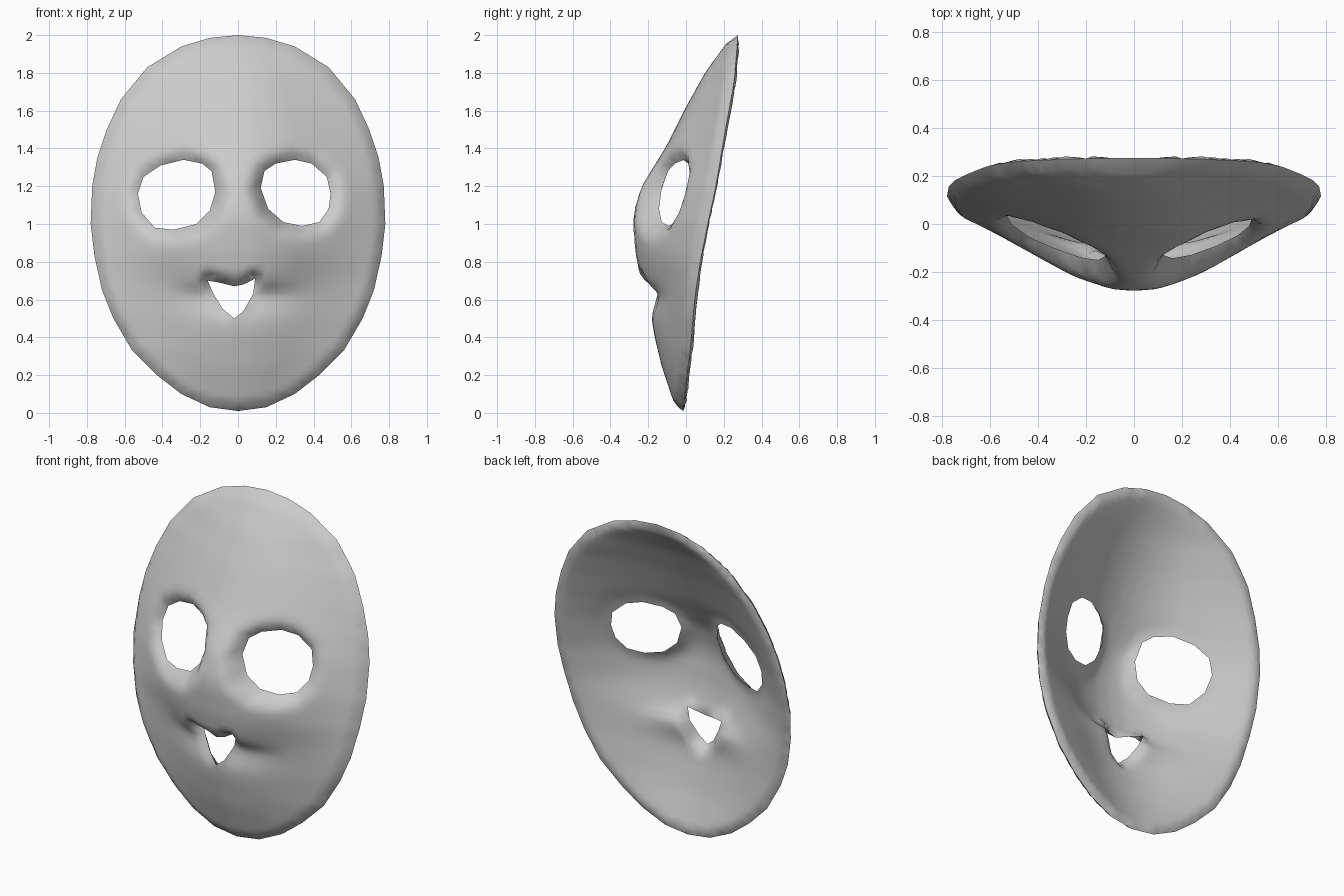
import bpy, bmesh
from mathutils import Vector
from mathutils.geometry import delaunay_2d_cdt, intersect_point_line

if "Cube" in bpy.data.objects:
    bpy.data.objects.remove(bpy.data.objects["Cube"])

# Half width by height, and depth by height along the centre, cheeks and rim
WIDTH = [(.01, 0), (.03, .15), (.1, .3), (.2, .43), (.33, .56), (.5, .66), (.65, .72), (.83, .76),
         (1, .78), (1.2, .772), (1.35, .745), (1.5, .695), (1.66, .62), (1.83, .48), (1.94, .3),
         (1.985, .15), (2, 0)]
CHIN = [(.01, -.045), (.07, -.07), (.25, -.13)]
BROW = [(.85, -.268), (1, -.28), (1.08, -.272), (1.2, -.235), (1.42, -.1), (1.62, 0), (1.8, .1), (2, .245)]
CENTRE = CHIN + [(.42, -.17), (.5, -.18), (.58, -.16), (.64, -.15), (.67, -.21), (.73, -.245)] + BROW
CHEEK = CHIN + [(.42, -.16), (.5, -.168), (.6, -.175), (.67, -.188), (.75, -.228)] + BROW
RIM = [(.01, -.045), (.2, -.025), (.35, -.005), (.6, .015), (.8, .045), (1, .085), (1.2, .128),
       (1.5, .178), (1.75, .225), (2, .245)]
# Share of the way from centre depth to rim depth, across the half width
SECTION = [(0, 0), (.24, .04), (.5, .36), (.76, .71), (1, 1)]
THICKNESS = .06

# Openings
EYE_RIGHT = [(-.53, 1.16), (-.5, 1.25), (-.41, 1.31), (-.29, 1.34), (-.19, 1.32), (-.14, 1.28),
             (-.12, 1.17), (-.15, 1.07), (-.22, 1), (-.34, .97), (-.44, .98), (-.51, 1.06)]
EYE_LEFT = [(.12, 1.19), (.14, 1.28), (.2, 1.32), (.3, 1.34), (.39, 1.32), (.47, 1.25),
            (.49, 1.16), (.48, 1.08), (.43, 1.01), (.34, .99), (.24, 1.01), (.16, 1.08)]
MOUTH = [(-.16, .7), (-.1, .69), (-.02, .67), (.03, .68), (.09, .71), (.08, .63), (.03, .54),
         (-.02, .5), (-.08, .55), (-.13, .63)]
OUTLINE = [(w, z) for z, w in WIDTH] + [(-w, z) for z, w in WIDTH[-2:0:-1]]
HOLES = [EYE_RIGHT, EYE_LEFT, MOUTH]
LOOPS = [OUTLINE] + HOLES


def lerp(table, t):
    for (a, p), (b, q) in zip(table, table[1:]):
        if t <= b:
            return p + (q - p) * max(0, (t - a) / (b - a))
    return table[-1][1]


def soft(table, t, reach):
    d = max(0, min(reach, t - table[0][0], table[-1][0] - t))
    return sum(lerp(table, t + k * d) for k in (-1, -.5, 0, .5, 1)) / 5


def edges_of(loop):
    return list(zip(loop, loop[1:] + loop[:1]))


def inside(p, loop):
    hit = False
    for a, b in edges_of(loop):
        if (a[1] > p[1]) != (b[1] > p[1]):
            if p[0] < a[0] + (b[0] - a[0]) * (p[1] - a[1]) / (b[1] - a[1]):
                hit = not hit
    return hit


def distance(p, loop):
    p, best = Vector(p), 9
    for a, b in edges_of(loop):
        a, b = Vector(a), Vector(b)
        t = intersect_point_line(p, a, b)[1]
        best = min(best, (p - a.lerp(b, min(1, max(0, t)))).length)
    return best


def in_mask(p):
    return inside(p, OUTLINE) and not any(inside(p, h) for h in HOLES)


def depths(x, z):
    """Depth of the front and of the back, which meet along every edge."""
    w = lerp(WIDTH, z)
    u = min(1, abs(x) / w) if w > .001 else 1
    side = min(1, max(0, (abs(x) - .1) / .3))
    c = soft(CENTRE, z, .02) * (1 - side) + soft(CHEEK, z, .05) * side
    front = c + (soft(RIM, z, .05) - c) * soft(SECTION, u, .15)
    back = front + THICKNESS
    # Each edge rolls to its own depth: rim, slanted eye sockets, mouth
    eye = -.14 + .42 * (abs(x) - .12) + .28 * (z - 1.15)
    goals = (front + .03, eye, eye, -.19 + .5 * abs(x))
    nearest = 9
    for loop, goal, reach in zip(LOOPS, goals, (.05, .1, .1, .06)):
        gap = distance((x, z), loop)
        roll = max(0, 1 - gap / reach) ** 2
        front += (goal - front) * roll
        back += (goal - back) * roll
        nearest = min(nearest, gap)
    return front, back, nearest < .0005


# Flat triangulated face with openings
points, edges = [], []
for loop in LOOPS:
    ring = []
    for a, b in edges_of(loop):
        a, b = Vector(a), Vector(b)
        n = max(1, round((b - a).length / .05))
        ring += [a.lerp(b, i / n) for i in range(n)]
    start, n = len(points), len(ring)
    points += ring
    edges += [(start + i, start + (i + 1) % n) for i in range(n)]
step = .032
for j in range(64):
    for i in range(-25, 26):
        p = ((i + .5 * (j % 2)) * step, j * step)
        if in_mask(p) and min(distance(p, l) for l in LOOPS) > .016:
            points.append(Vector(p))
verts, _, faces = delaunay_2d_cdt(points, edges, [], 0, 1e-5)[:3]

# Front and back skins sharing their edge vertices
bm = bmesh.new()
front, back = [], []
for v in verts:
    f, b, edge = depths(v.x, v.y)
    front.append(bm.verts.new((v.x, f, v.y)))
    back.append(front[-1] if edge else bm.verts.new((v.x, b, v.y)))
for f in faces:
    if in_mask(sum((verts[i] for i in f), Vector((0, 0))) / len(f)):
        bm.faces.new([front[i] for i in f])
        if any(front[i] != back[i] for i in f):
            bm.faces.new([back[i] for i in reversed(f)])
bmesh.ops.delete(bm, geom=[v for v in bm.verts if not v.link_faces], context='VERTS')
bmesh.ops.recalc_face_normals(bm, faces=bm.faces)
mesh = bpy.data.meshes.new("mask_shell")
bm.to_mesh(mesh)
bm.free()
mask = bpy.data.objects.new("mask_shell", mesh)
bpy.context.collection.objects.link(mask)

grey = bpy.data.materials.new("plain_grey")
grey.use_nodes = True
colour = (.6, .6, .6, 1)
grey.diffuse_color = colour
grey.node_tree.nodes["Principled BSDF"].inputs["Base Color"].default_value = colour
mesh.materials.append(grey)

bpy.context.view_layer.objects.active = mask
mask.select_set(True)
bpy.ops.object.shade_smooth_by_angle(angle=1.3)
